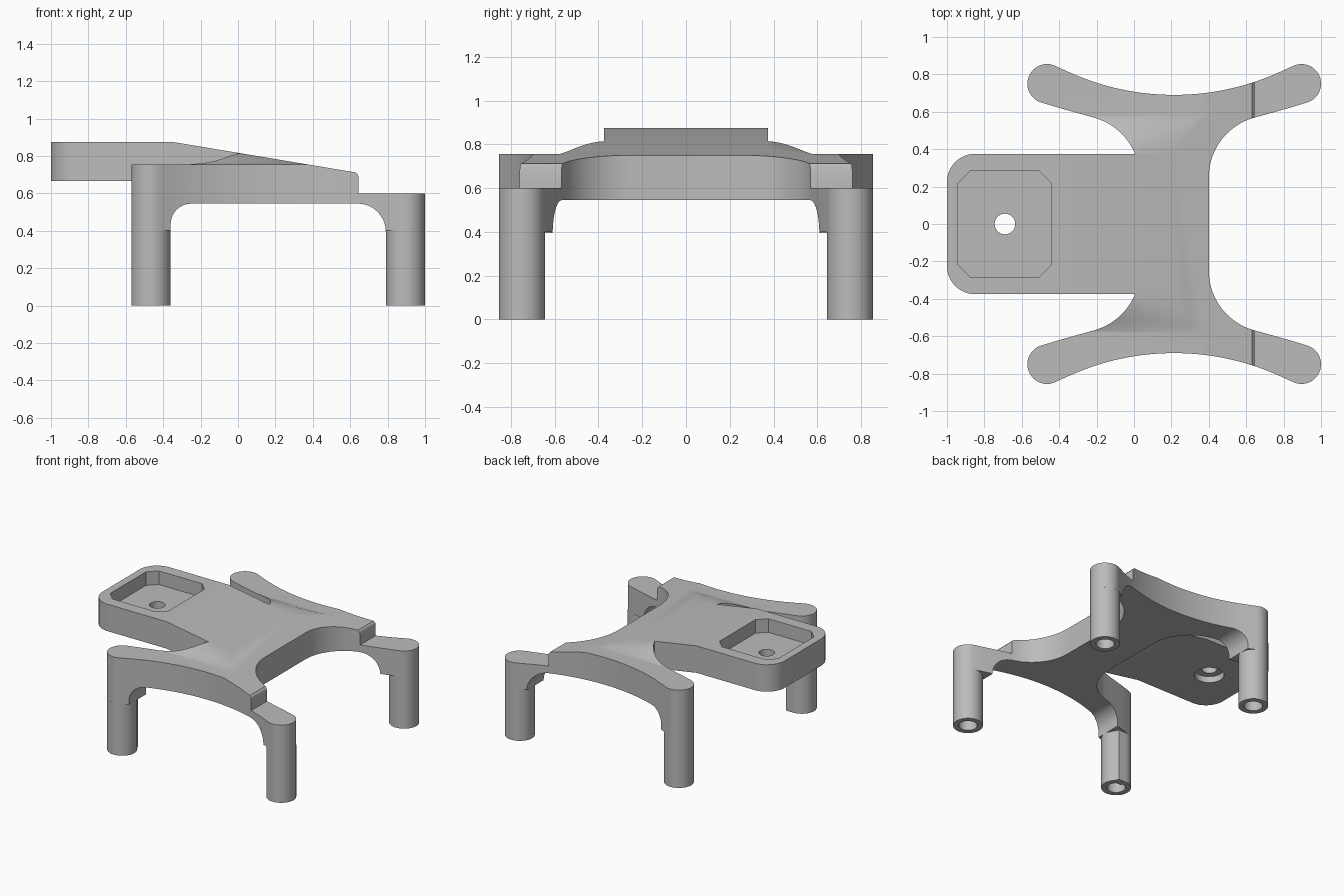
import bpy, bmesh
from math import cos, sin, radians, sqrt

cube = bpy.data.objects.get("Cube")
if cube:
    bpy.data.objects.remove(cube, do_unlink=True)

grey = bpy.data.materials.new("plain_grey")
grey.use_nodes = True
grey.diffuse_color = (0.5, 0.5, 0.5, 1)
grey.node_tree.nodes["Principled BSDF"].inputs["Base Color"].default_value = (0.5, 0.5, 0.5, 1)


def arc(cx, cy, r, a0, a1, n):
    """Points along an arc, angles in degrees."""
    steps = [radians(a0 + (a1 - a0) * i / n) for i in range(n + 1)]
    return [(cx + r * cos(a), cy + r * sin(a)) for a in steps]


def prism(name, points, lo, hi, axis, helper=False):
    """Extrude a 2D profile along an axis."""
    place = {"x": lambda a, b, t: (t, a, b),
             "y": lambda a, b, t: (a, t, b),
             "z": lambda a, b, t: (a, b, t)}[axis]
    bm = bmesh.new()
    ends = [[bm.verts.new(place(a, b, t)) for a, b in points] for t in (lo, hi)]
    n = len(points)
    for ring in ends:
        bm.faces.new(ring)
    for i in range(n):
        j = (i + 1) % n
        bm.faces.new((ends[0][i], ends[0][j], ends[1][j], ends[1][i]))
    bmesh.ops.recalc_face_normals(bm, faces=bm.faces)
    mesh = bpy.data.meshes.new(name)
    bm.to_mesh(mesh)
    bm.free()
    obj = bpy.data.objects.new(name, mesh)
    bpy.context.collection.objects.link(obj)
    mesh.materials.append(grey)
    obj.hide_render = helper
    return obj


def combine(obj, other, operation):
    """Apply a boolean and remove the helper."""
    mod = obj.modifiers.new(operation, "BOOLEAN")
    mod.operation, mod.solver, mod.object = operation, "EXACT", other
    bpy.context.view_layer.objects.active = obj
    bpy.ops.object.modifier_apply(modifier=mod.name)
    bpy.data.objects.remove(other, do_unlink=True)


def smooth(obj):
    bpy.ops.object.select_all(action="DESELECT")
    obj.select_set(True)
    bpy.context.view_layer.objects.active = obj
    bpy.ops.object.shade_smooth_by_angle(angle=radians(25))


MID = 0.215      # middle of the four arms along x
LEG_U, LEG_Y, LEG_R = 0.68, 0.75, 0.105
SPLIT = 0.4      # height where the round legs meet the arms


def slope(x):
    return 0.875 - (x + 0.35) / 6


# Four-armed outline: one quarter, mirrored both ways
outer = [(u, 2.05 - sqrt(1.36 ** 2 - u * u)) for u in [0.063 * i for i in range(10)]]
quarter = outer + arc(LEG_U, LEG_Y, LEG_R, 117, -69, 24)
quarter += [(0.62, 0.622), (0.52, 0.594)]
quarter += arc(0.515, 0.25, 0.33, 105, 180, 18)
half = quarter + [(u, -y) for u, y in reversed(quarter)]
left = [(-u, y) for u, y in reversed(half)]
outline = [(MID + u, y) for u, y in half + left[1:-1]]
body = prism("arm_body", outline, 0.2, 1.2, "z")

# Side profile: arched underside, sloping top and a step at the +x legs
side = [(-0.7, SPLIT), (-0.36, SPLIT)]
side += arc(-0.25, 0.435, 0.11, 180, 90, 10)
side += arc(0.64, 0.395, 0.15, 90, 0, 12)
side += [(0.79, SPLIT), (1.1, SPLIT), (1.1, 0.6), (0.645, 0.6), (0.645, 0.685)]
side += [(0.641, 0.699), (0.63, slope(0.63)), (-0.7, slope(-0.7))]
combine(body, prism("side_cutter", side, -1, 1, "y", True), "INTERSECT")

# Cross profile: raised middle easing down to flat arms
ease = [(0.95, 0.3), (0.95, 0.755), (0.58, 0.755), (0.55, 0.765), (0.52, 0.777),
        (0.49, 0.789), (0.46, 0.799), (0.43, 0.807), (0.4, 0.812), (0.37, 0.815)]
cross = ease + [(-y, z) for y, z in reversed(ease)]
combine(body, prism("cross_cutter", cross, -1.2, 1.2, "x", True), "INTERSECT")

# Overhanging plate with rounded outer corners
plate_profile = [(-1, 0.667), (-1, 0.875), (-0.35, 0.875), (0.2, slope(0.2)),
                 (0.2, 0.575), (-0.35, 0.667)]
plate = prism("mount_plate", plate_profile, -0.375, 0.375, "y", True)
bm = bmesh.new()
bm.from_mesh(plate.data)
corners = [e for e in bm.edges if all(v.co.x < -0.99 for v in e.verts)
           and abs(e.verts[0].co.y - e.verts[1].co.y) < 0.01]
bmesh.ops.bevel(bm, geom=corners, offset=0.15, segments=12, profile=0.5, affect="EDGES")
bm.to_mesh(plate.data)
bm.free()
combine(body, plate, "UNION")

# Chamfered pocket, through hole and counterbore
px, py, c = 0.25, 0.283, 0.065
pocket = [(px, py - c), (px - c, py), (c - px, py), (-px, py - c),
          (-px, c - py), (c - px, -py), (px - c, -py), (px, c - py)]
pocket = [(x - 0.69, y) for x, y in pocket]
combine(body, prism("pocket_cutter", pocket, 0.77, 1, "z", True), "DIFFERENCE")
for radius, low, high in ((0.055, 0.5, 0.9), (0.105, 0.5, 0.715)):
    ring = arc(-0.69, 0, radius, 0, 360, 40)[:-1]
    combine(body, prism("hole_cutter", ring, low, high, "z", True), "DIFFERENCE")
smooth(body)

# Hollow round legs
for end, sx in (("left", 1), ("right", -1)):
    for place, sy in (("front", -1), ("back", 1)):
        x, y = MID + sx * LEG_U, sy * LEG_Y
        leg = prism(f"{place}_{end}_leg", arc(x, y, LEG_R, 0, 360, 48)[:-1], 0, SPLIT, "z")
        bore = prism("bore_cutter", arc(x, y, 0.065, 0, 360, 32)[:-1], -0.1, 0.3, "z", True)
        combine(leg, bore, "DIFFERENCE")
        smooth(leg)

# Flat inner rib on one leg
rib = [(-0.465, -0.7), (-0.465, -0.645), (-0.405, -0.645), (-0.375, -0.7)]
prism("front_right_leg_rib", rib, 0, SPLIT, "z")
